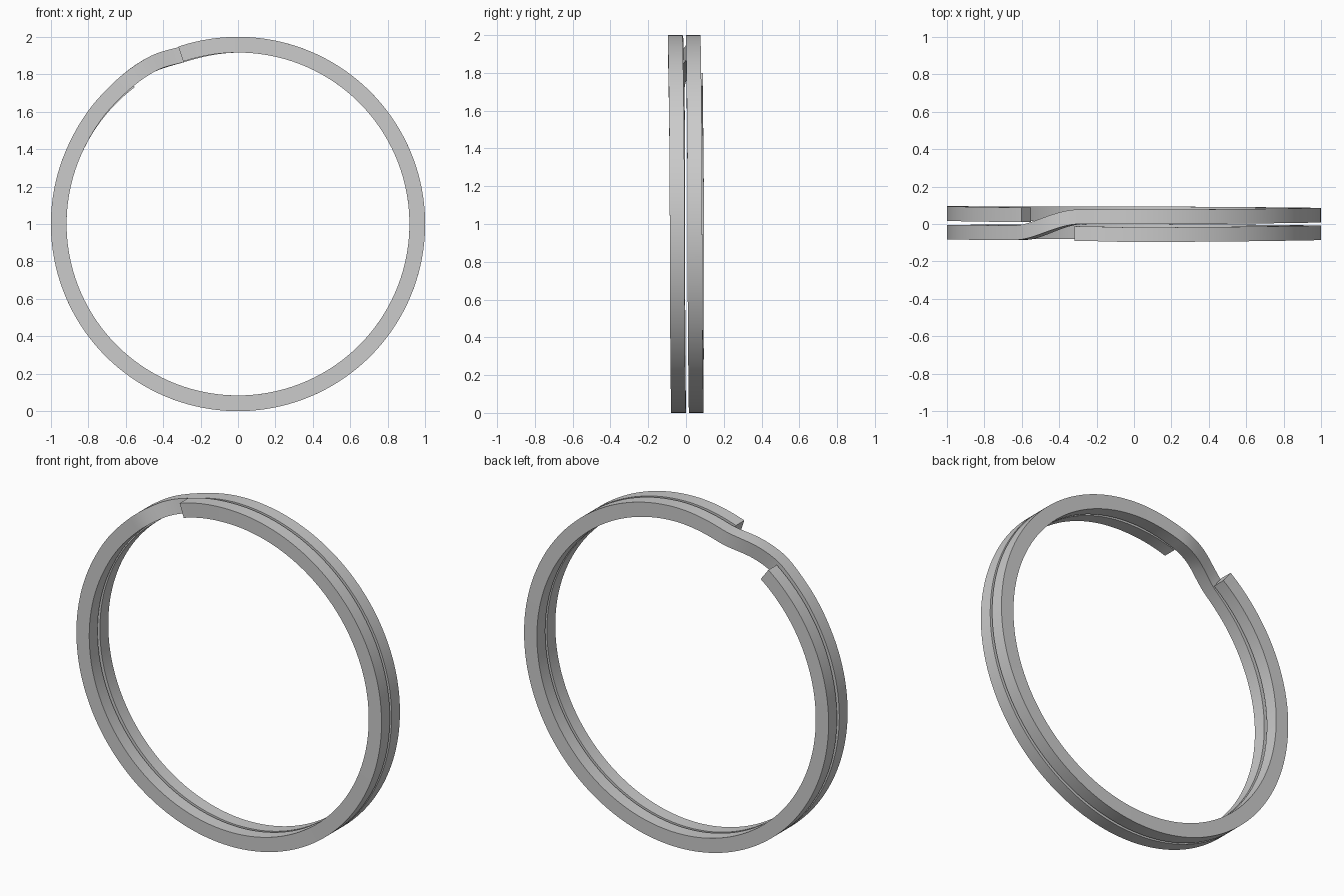
import bpy, bmesh
from math import radians, sin, cos
from mathutils import Vector

if "Cube" in bpy.data.objects:
    bpy.data.objects.remove(bpy.data.objects["Cube"])

R_MID, HALF_W, HALF_T = 0.958, 0.042, 0.039

# Depth of the wire along the winding: (degrees, y), clockwise from the front end
DEPTH = [(108.6, -0.051), (90, -0.057), (0, -0.047), (-90, -0.040), (-180, -0.044),
         (-231, -0.046), (-253, 0.039), (-270, 0.038), (-360, 0.047), (-450, 0.054),
         (-540, 0.056), (-593, 0.050)]
# Radial wobble where the wire crosses from front coil to back coil
WOBBLE = [(108.6, 0), (-205, 0), (-222, 0.004), (-241, 0.012), (-253, -0.005),
          (-272, 0), (-593, 0)]


def ease(table, a):
    for (a0, v0), (a1, v1) in zip(table, table[1:]):
        if a >= a1 - 1e-6:
            t = (a0 - a) / (a0 - a1)
            return v0 + (v1 - v0) * t * t * (3 - 2 * t)
    return table[-1][1]


def path(a):
    r = R_MID + ease(WOBBLE, a)
    return Vector((r * cos(radians(a)), ease(DEPTH, a), 1 + r * sin(radians(a))))


# Split ring: one square wire wound almost twice around
N = 468
bm = bmesh.new()
rings = []
for i in range(N + 1):
    a = 108.6 - 701.6 * i / N
    p = path(a)
    tangent = (path(a - 0.3) - path(a + 0.3)).normalized()
    out = Vector((cos(radians(a)), 0, sin(radians(a))))
    out = (out - tangent * out.dot(tangent)).normalized()
    side = tangent.cross(out).normalized()
    rings.append([bm.verts.new(p + out * u * HALF_W + side * v * HALF_T)
                  for u, v in ((1, 1), (-1, 1), (-1, -1), (1, -1))])
for r0, r1 in zip(rings, rings[1:]):
    for k in range(4):
        j = (k + 1) % 4
        bm.faces.new((r0[k], r0[j], r1[j], r1[k]))

# End caps
bm.faces.new(rings[0])
bm.faces.new(rings[-1])
bmesh.ops.recalc_face_normals(bm, faces=bm.faces)

mesh = bpy.data.meshes.new("split_ring")
bm.to_mesh(mesh)
bm.free()
ring = bpy.data.objects.new("split_ring", mesh)
bpy.context.collection.objects.link(ring)
bpy.context.view_layer.objects.active = ring
ring.select_set(True)
bpy.ops.object.shade_smooth_by_angle(angle=radians(30))
